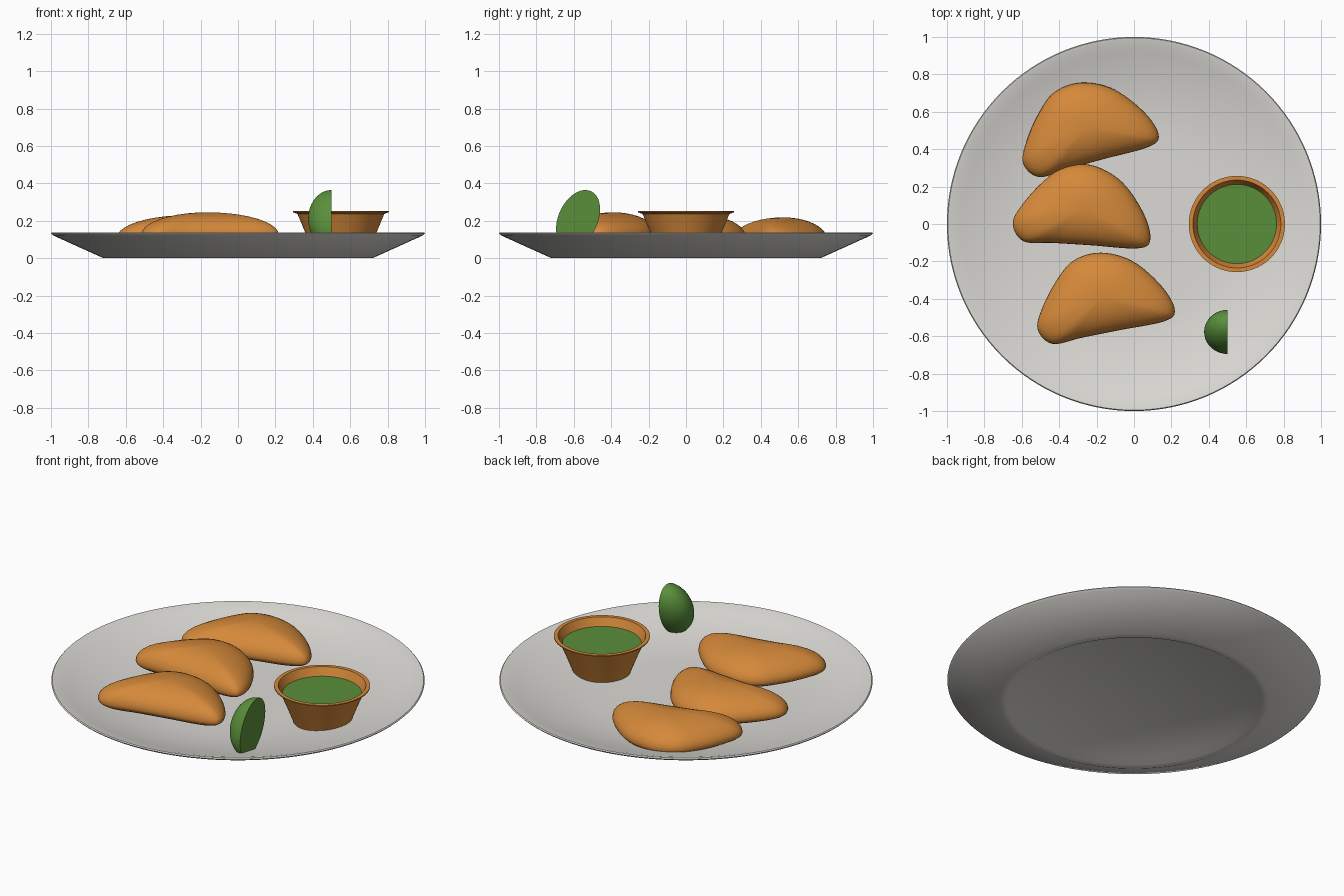
import bpy, bmesh, math
from mathutils import Matrix, Vector

cube = bpy.data.objects.get("Cube")
if cube:
    bpy.data.objects.remove(cube, do_unlink=True)


def material(name, srgb):
    mat = bpy.data.materials.new(name)
    mat.use_nodes = True
    col = [(c / 255 / 12.92) if c < 11 else ((c / 255 + 0.055) / 1.055) ** 2.4 for c in srgb] + [1]
    mat.diffuse_color = col
    bsdf = next(n for n in mat.node_tree.nodes if n.type == 'BSDF_PRINCIPLED')
    bsdf.inputs["Base Color"].default_value = col
    return mat


ceramic = material("warm white ceramic", (220, 218, 213))
golden = material("golden brown", (213, 137, 58))
green = material("herb green", (90, 143, 58))


def finish(name, bm, mat, location=(0, 0, 0), turn=0, angle=30):
    bmesh.ops.recalc_face_normals(bm, faces=bm.faces)
    mesh = bpy.data.meshes.new(name)
    bm.to_mesh(mesh)
    bm.free()
    mesh.materials.append(mat)
    obj = bpy.data.objects.new(name, mesh)
    bpy.context.collection.objects.link(obj)
    obj.location = location
    obj.rotation_euler.z = math.radians(turn)
    bpy.ops.object.select_all(action='DESELECT')
    obj.select_set(True)
    bpy.context.view_layer.objects.active = obj
    bpy.ops.object.shade_smooth_by_angle(angle=math.radians(angle))
    return obj


def loft(rings):
    """Skin a list of closed loops; one-point loops become poles."""
    bm = bmesh.new()
    loops = [[bm.verts.new(p) for p in ring] for ring in rings]
    for a, b in zip(loops, loops[1:]):
        n = max(len(a), len(b))
        for i in range(n):
            j = (i + 1) % n
            if len(a) == 1:
                bm.faces.new((a[0], b[i], b[j]))
            elif len(b) == 1:
                bm.faces.new((a[i], b[0], a[j]))
            else:
                bm.faces.new((a[i], b[i], b[j], a[j]))
    return bm


def lathe(profile, steps=96):
    rings = []
    for r, z in profile:
        n = steps if r else 1
        rings.append([(r * math.cos(math.tau * i / n), r * math.sin(math.tau * i / n), z)
                      for i in range(n)])
    return loft(rings)


# Plate with a recessed foot and a shallow curved dish
dish = [(r, 0.042 + 0.093 * (max(r - 0.45, 0) / 0.525) ** 1.9)
        for r in (0.975, 0.92, 0.86, 0.8, 0.74, 0.68, 0.6, 0.52, 0.4, 0.2)]
plate_profile = [(0, 0.025), (0.64, 0.025), (0.685, 0), (0.72, 0),
                 (0.99, 0.122), (1, 0.132), (0.995, 0.138)] + dish + [(0, 0.042)]
finish("plate", lathe(plate_profile, 128), ceramic)

# Dipping cup and its sauce
cup_at = (0.55, 0, 0)
cup_profile = [(0, 0.045), (0.155, 0.045), (0.192, 0.14), (0.232, 0.236), (0.257, 0.246),
               (0.257, 0.252), (0.235, 0.252), (0.212, 0.2), (0.14, 0.06), (0, 0.06)]
finish("dipping_cup", lathe(cup_profile), golden, cup_at)
finish("sauce", lathe([(0, 0.19), (0.207, 0.19), (0.212, 0.206), (0, 0.206)]), green, cup_at)

# Half-moon pastries: a rounded D outline puffed into a dome
outline = [Vector(p) for p in (
    (-0.375, -0.11), (-0.31, -0.2), (-0.15, -0.195), (0.05, -0.19), (0.3, -0.185), (0.365, -0.135),
    (0.32, 0), (0.19, 0.16), (0.03, 0.235), (-0.12, 0.22), (-0.23, 0.13), (-0.33, 0))]


def smooth_loop(pts, sub=6):
    """Closed spline through the points."""
    out = []
    n = len(pts)
    for i in range(n):
        a, b, c, d = (pts[(i + k) % n] for k in (-1, 0, 1, 2))
        for s in range(sub):
            t = s / sub
            out.append(0.5 * (2 * b + (c - a) * t + (2 * a - 5 * b + 4 * c - d) * t * t
                              + (3 * b - a - 3 * c + d) * t ** 3))
    return out


def pastry(name, location, turn):
    loop = smooth_loop(outline)
    rings = []
    steps = 20
    for k in range(steps + 1):
        lat = math.pi * (k / steps - 0.5)
        z = math.sin(lat) * (0.12 if lat > 0 else 0.065)
        if k in (0, steps):
            rings.append([(0, 0, z)])
        else:
            rings.append([(p.x * math.cos(lat), p.y * math.cos(lat), z) for p in loop])
    finish(name, loft(rings), golden, location, turn, 60)


pastry("front_pastry", (-0.165, -0.39, 0.125), 10)
pastry("middle_pastry", (-0.265, 0.08, 0.11), -5)
pastry("back_pastry", (-0.255, 0.52, 0.098), 14)

# Lime wedge: half an ellipsoid leaning back, cut face towards +x
bm = bmesh.new()
bmesh.ops.create_uvsphere(bm, u_segments=48, v_segments=24, radius=1)
bmesh.ops.scale(bm, vec=(0.125, 0.105, 0.164), verts=bm.verts)
bmesh.ops.bisect_plane(bm, geom=bm.verts[:] + bm.edges[:] + bm.faces[:], dist=1e-5,
                       plane_co=(0, 0, 0), plane_no=(1, 0, 0), clear_outer=True)
bmesh.ops.holes_fill(bm, edges=[e for e in bm.edges if e.is_boundary])
bmesh.ops.rotate(bm, cent=(0, 0, 0), matrix=Matrix.Rotation(math.radians(-25), 3, 'X'), verts=bm.verts)
finish("lime_wedge", bm, green, (0.5, -0.577, 0.209))
